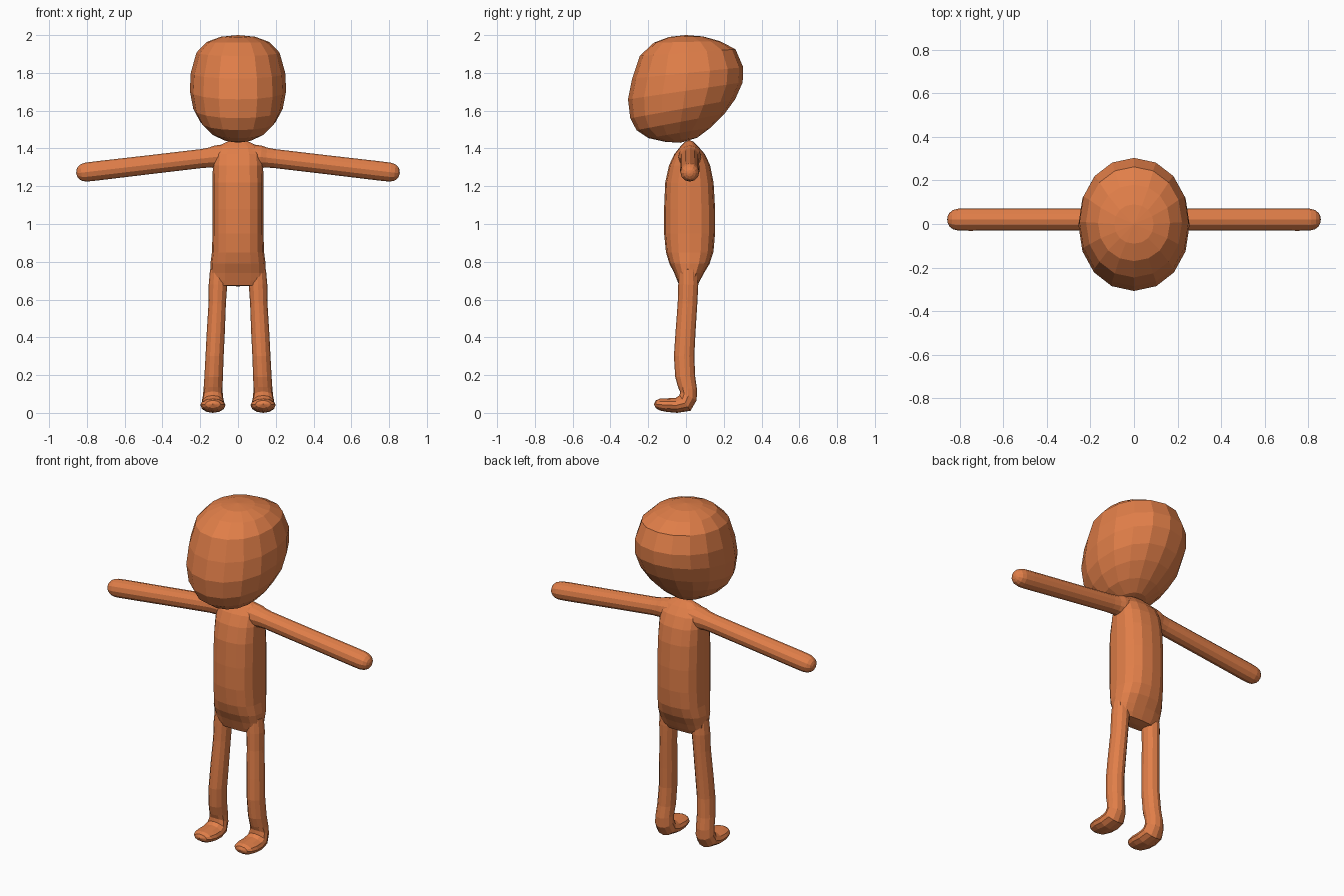
import bpy, bmesh, math
from mathutils import Vector

if "Cube" in bpy.data.objects:
    bpy.data.objects.remove(bpy.data.objects["Cube"])

skin = bpy.data.materials.new("orange_clay")
skin.diffuse_color = (0.75, 0.21, 0.066, 1)
skin.use_nodes = True
skin.node_tree.nodes["Principled BSDF"].inputs["Base Color"].default_value = skin.diffuse_color


def ring(center, u, v, sides=16, power=2.0):
    """Superellipse ring around a center, spanned by half-axes u and v."""
    pts = []
    for i in range(sides):
        a = 2 * math.pi * i / sides
        c, s = math.cos(a), math.sin(a)
        c = math.copysign(abs(c) ** (2 / power), c)
        s = math.copysign(abs(s) ** (2 / power), s)
        pts.append(Vector(center) + Vector(u) * c + Vector(v) * s)
    return pts


def loft(name, rings, start, end, mirror=False):
    """Skin the rings and close both ends with a pole point."""
    bm = bmesh.new()
    loops = [[bm.verts.new(p) for p in r] for r in rings]
    n = len(loops[0])
    for a, b in zip(loops, loops[1:]):
        for i in range(n):
            j = (i + 1) % n
            bm.faces.new((a[i], a[j], b[j], b[i]))
    for loop, tip in ((loops[0], start), (loops[-1], end)):
        pole = bm.verts.new(tip)
        for i in range(n):
            bm.faces.new((loop[i], loop[(i + 1) % n], pole))
    if mirror:
        copy = bmesh.ops.duplicate(bm, geom=bm.verts[:] + bm.edges[:] + bm.faces[:])
        for e in copy["geom"]:
            if isinstance(e, bmesh.types.BMVert):
                e.co.x = -e.co.x
    bmesh.ops.recalc_face_normals(bm, faces=bm.faces[:])
    me = bpy.data.meshes.new(name)
    bm.to_mesh(me)
    bm.free()
    me.materials.append(skin)
    ob = bpy.data.objects.new(name, me)
    bpy.context.collection.objects.link(ob)
    return ob


# Head: tilted rings given by front (y, z), back (y, z) and half width
head = [(-.09, 1.99, .09, 1.993, .09), (-.17, 1.96, .18, 1.968, .165),
        (-.245, 1.89, .262, 1.925, .22), (-.285, 1.77, .303, 1.83, .25),
        (-.307, 1.66, .30, 1.75, .255), (-.295, 1.56, .26, 1.66, .237),
        (-.262, 1.497, .205, 1.585, .2), (-.2, 1.455, .13, 1.51, .145),
        (-.11, 1.435, .06, 1.457, .075)]
loft("head", [ring((0, (fy + by) / 2, (fz + bz) / 2), (w, 0, 0),
                   (0, (by - fy) / 2, (bz - fz) / 2), power=2.1)
              for fy, fz, by, bz, w in head], (0, 0, 2.0), (0, -.03, 1.43))

# Torso: z, front y, back y, half width
torso = [(1.435, -.005, .04, .06), (1.41, -.03, .065, .11), (1.37, -.062, .1, .128),
         (1.31, -.09, .128, .133), (1.22, -.11, .146, .135), (1.08, -.116, .154, .135),
         (.95, -.116, .154, .135), (.85, -.106, .145, .138), (.79, -.088, .125, .146),
         (.74, -.062, .095, .146), (.7, -.046, .074, .146), (.675, -.036, .06, .13)]
loft("torso", [ring((0, (f + b) / 2, z), (w, 0, 0), (0, (b - f) / 2, 0), power=2.5)
               for z, f, b, w in torso], (0, .018, 1.445), (0, .012, .67))

# Arms: drooping capsules flaring into the shoulders (distance, radius)
root = Vector((.06, .02, 1.362))
axis = Vector((.8, 0, -.094)).normalized()
side = Vector((0, 1, 0))
up = side.cross(axis)
arm = [(0, .062), (.06, .06), (.09, .053), (.13, .05), (.4, .05), (.7, .051),
       (.752, .05), (.775, .044), (.791, .032), (.799, .017)]
loft("arms", [ring(root + axis * d, side * r, up * r, 12) for d, r in arm],
     root, root + axis * .802, mirror=True)

# Legs bending forward into flattened feet: x, y, z, half width, half depth, bend
leg = [(.1, .013, .76, .048, .05, 0), (.106, .012, .68, .049, .053, 0),
       (.11, .008, .58, .046, .052, 0), (.118, -.003, .42, .048, .053, 0),
       (.124, -.01, .3, .048, .054, 0), (.129, -.004, .19, .049, .053, 0),
       (.132, .008, .13, .05, .051, 8), (.133, .012, .09, .053, .05, 28),
       (.133, -.005, .052, .06, .05, 55), (.133, -.05, .04, .066, .04, 85),
       (.133, -.1, .041, .067, .036, 90), (.133, -.14, .044, .058, .031, 90),
       (.133, -.16, .046, .04, .02, 90)]
loops = []
for x, y, z, rx, rn, bend in leg:
    a = math.radians(bend)
    loops.append(ring((x, y, z), (rx, 0, 0), (0, rn * math.cos(a), -rn * math.sin(a)), 12))
loft("legs_and_feet", loops, (.1, .013, .77), (.133, -.17, .047), mirror=True)
